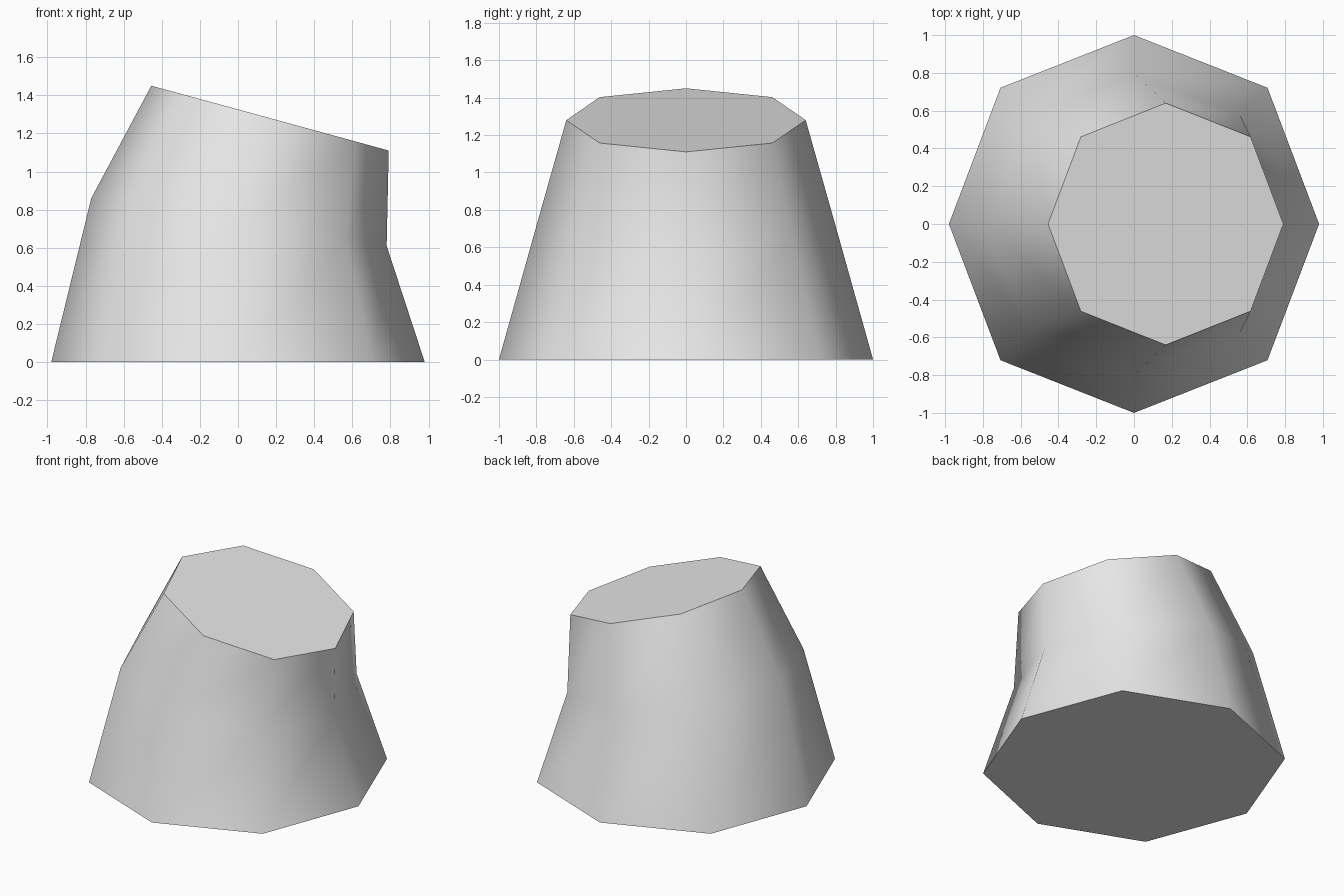
import bpy
import bmesh
from math import radians, cos, sin, pi

cube = bpy.data.objects.get("Cube")
if cube:
    bpy.data.objects.remove(cube, do_unlink=True)

SIDES = 8

# Single plain colour
grey = bpy.data.materials.new("light_grey")
grey.use_nodes = True
colour = (0.8, 0.8, 0.8, 1)
grey.diffuse_color = colour
grey.node_tree.nodes["Principled BSDF"].inputs["Base Color"].default_value = colour

# Tilted rings: centre x, centre z, x radius, y radius, rise at the +x end
rings = [
    (0.0, 0.0, 0.98, 1.0, 0.0),
    (0.005, 0.735, 0.775, 0.794, -0.125),
    (0.168, 1.28, 0.623, 0.64, -0.17),
]


def add_ring(bm, cx, cz, rx, ry, rise):
    verts = []
    for i in range(SIDES):
        a = 2 * pi * i / SIDES
        bulge = 1.02 if i % 2 else 1.0  # diagonal corners sit slightly wider
        c, s = cos(a) * bulge, sin(a) * bulge
        verts.append(bm.verts.new((cx + rx * c, ry * s, cz + rise * c)))
    return verts


# Leaning tapered stump
bm = bmesh.new()
loops = [add_ring(bm, *r) for r in rings]
for low, high in zip(loops, loops[1:]):
    for i in range(SIDES):
        j = (i + 1) % SIDES
        bm.faces.new((low[i], low[j], high[j], high[i]))

# Flat base and slanted top
bm.faces.new(loops[0][::-1])
bm.faces.new(loops[-1])
bmesh.ops.recalc_face_normals(bm, faces=bm.faces[:])

mesh = bpy.data.meshes.new("stump")
bm.to_mesh(mesh)
bm.free()
mesh.materials.append(grey)
stump = bpy.data.objects.new("stump", mesh)
bpy.context.collection.objects.link(stump)

# Smooth around the sides, crisp at the caps
bpy.ops.object.select_all(action="DESELECT")
stump.select_set(True)
bpy.context.view_layer.objects.active = stump
bpy.ops.object.shade_smooth_by_angle(angle=radians(60))
